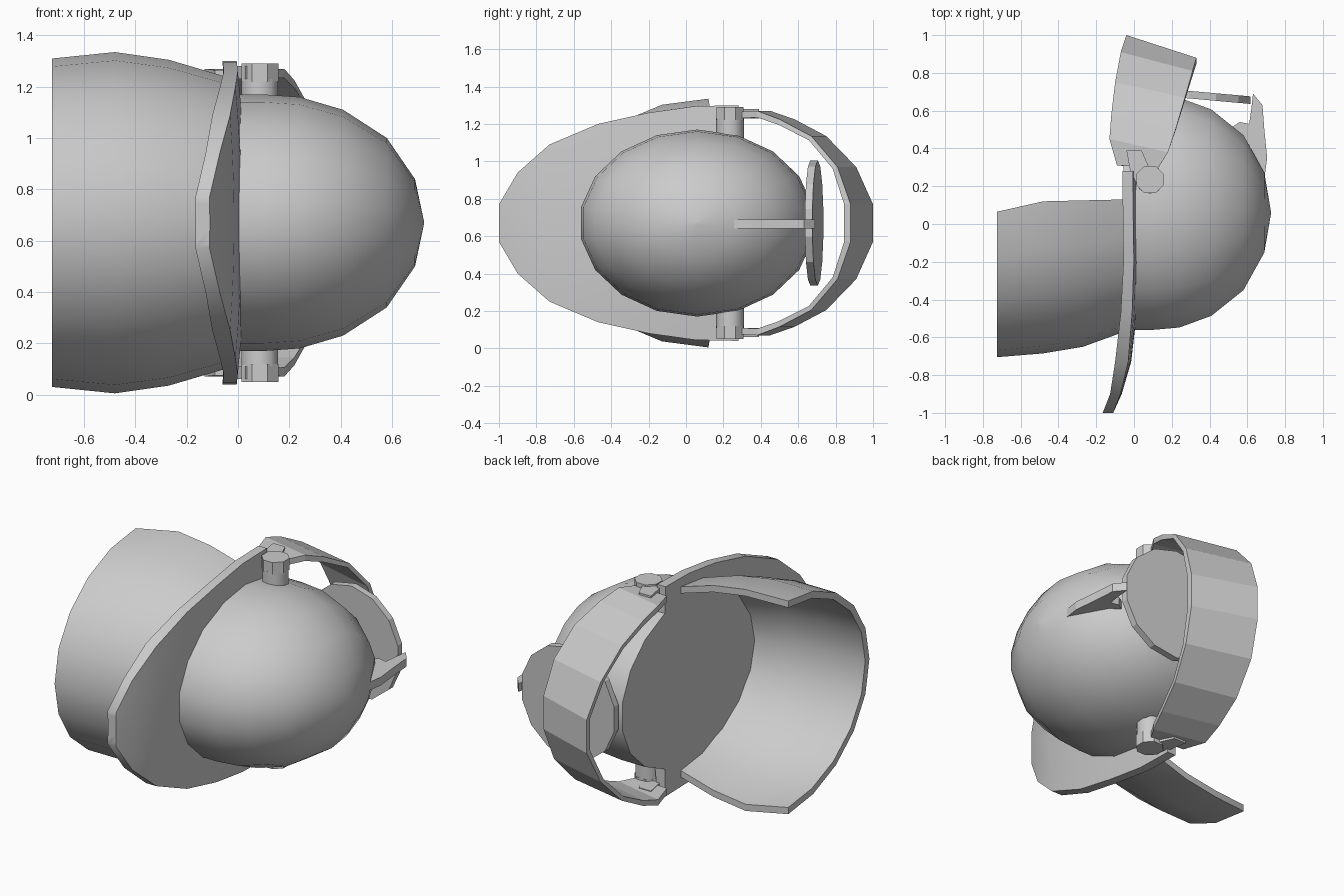
import bpy, bmesh, math
from mathutils import Vector

if "Cube" in bpy.data.objects:
    bpy.data.objects.remove(bpy.data.objects["Cube"])

MID = 0.67  # height of the symmetry plane

grey = bpy.data.materials.new("plain grey")
grey.use_nodes = True
grey.diffuse_color = (0.6, 0.6, 0.6, 1)
grey.node_tree.nodes["Principled BSDF"].inputs["Base Color"].default_value = (0.6, 0.6, 0.6, 1)


def make(name, verts, faces, smooth=False, thick=0, offset=-1):
    mesh = bpy.data.meshes.new(name)
    mesh.from_pydata(verts, [], faces)
    bm = bmesh.new()
    bm.from_mesh(mesh)
    bmesh.ops.recalc_face_normals(bm, faces=bm.faces)
    bm.to_mesh(mesh)
    bm.free()
    mesh.materials.append(grey)
    obj = bpy.data.objects.new(name, mesh)
    bpy.context.collection.objects.link(obj)
    bpy.ops.object.select_all(action='DESELECT')
    obj.select_set(True)
    bpy.context.view_layer.objects.active = obj
    if thick:
        mod = obj.modifiers.new("thickness", 'SOLIDIFY')
        mod.thickness, mod.offset = thick, offset
        mod.use_even_offset = True
        bpy.ops.object.modifier_apply(modifier=mod.name)
    if smooth:
        bpy.ops.object.shade_smooth_by_angle(angle=math.radians(40))
    return obj


def loft(name, rows, closed=False, caps=False, **kw):
    """Skin a list of equally long point rows."""
    n = len(rows[0])
    verts = [p for row in rows for p in row]
    faces = []
    for r in range(len(rows) - 1):
        for c in range(n if closed else n - 1):
            d = (c + 1) % n
            faces.append((r * n + c, r * n + d, r * n + n + d, r * n + n + c))
    if caps:
        faces += [tuple(range(n)), tuple(range(len(verts) - n, len(verts)))]
    return make(name, verts, faces, **kw)


def prism(name, outline, start, end, **kw):
    """Extrude an x-y outline in z."""
    return loft(name, [[(x, y, z) for x, y in outline] for z in (start, end)],
                closed=True, caps=True, **kw)


def ngon(cx, cy, r, n):
    return [(cx + r * math.cos(math.tau * (i + .5) / n),
             cy + r * math.sin(math.tau * (i + .5) / n)) for i in range(n)]


# Dome: half ellipsoid with its crown towards +x
profile = [(-0.055, 1), (0.1, 1), (0.24, 0.98), (0.41, 0.88), (0.58, 0.66), (0.69, 0.34), (0.725, 0.01)]
rings = [[(x, 0.06 + 0.63 * s * math.sin(math.tau * i / 18), MID + 0.5 * s * math.cos(math.tau * i / 18))
          for i in range(18)] for x, s in profile]
loft("dome", rings, closed=True, caps=True, smooth=True)

# Brim: bowed plate, rows of y, half width and crown x
brim_rows = [(-1, .1, -.11), (-.9, .27, -.065), (-.73, .42, -.015), (-.47, .53, .015),
             (-.2, .59, .03), (.05, .625, .03), (.28, .63, .03)]
top, under = [], []
for y, w, x in brim_rows:
    line = [(x - .035 * (w * k / 4 / .63) ** 2, y, MID + w * k / 4) for k in range(-4, 5)]
    top.append(line)
    under.append([(min(p[0] - .055, x - .085 + .03 * (y < -.8)), p[1], p[2]) for p in line])
loft("brim", [t + u[::-1] for t, u in zip(top, under)], closed=True, caps=True, smooth=True)

# Face shield: open half tube, rows of x, rear y, front y and half height
inset = 0.04
shield_rows = [(-.725, .065, -.705, .64), (-.48, .12, -.685, .665), (-.27, .125, -.65, .635), (-.05, .13, -.57, .57)]


def shield_line(x, rear, front, half, n=10):
    def arc(d):
        return [(x, rear - (rear - front - d) * math.sin(math.pi * i / n),
                 MID + (half - d) * math.cos(math.pi * i / n)) for i in range(n + 1)]
    return arc(0) + arc(inset)[::-1]


loft("face_shield", [shield_line(*r) for r in shield_rows], closed=True, caps=True, smooth=True)

# Neck band: flared strap, each station gives lower and upper edge (x, y) and half height
stations = [(-.09, .31, .13, .30, .595), (-.13, .45, .18, .38, .60), (-.12, .58, .22, .50, .555),
            (-.10, .75, .27, .67, .465), (-.07, .91, .31, .81, .30), (-.04, 1.0, .33, .88, .10)]
sections = []
for sign, order in ((1, stations), (-1, stations[::-1])):
    for xl, yl, xu, yu, h in order:
        k = (h / .6) ** 2
        dy, dz = .035 * (1 - k), .035 * k
        sections.append([(xl, yl, MID + sign * h), (xu, yu, MID + sign * h),
                         (xu, yu - dy, MID + sign * (h - dz)), (xl, yl - dy, MID + sign * (h - dz))])
loft("neck_band", sections, closed=True, caps=True)

# Side pivots: post, octagonal knob and tab on both sides
tab = [(-.04, .39), (.04, .39), (.08, .30), (.12, .24), (.03, .18), (-.02, .28)]
for side, s in (("upper", 1), ("lower", -1)):
    prism(side + "_post", ngon(.085, .235, .075, 10), MID + s * .4, MID + s * .56, smooth=True)
    prism(side + "_knob", ngon(.085, .235, .078, 8), MID + s * .55, MID + s * .62)
    prism(side + "_tab", tab, MID + s * .56, MID + s * .61)

# Rear disc: tilted round plate behind the dome
rows = []
for d in (-.02, .02):
    rows.append([(x, .685 - .09 * (x - .29) + d, z) for x, z in ngon(.29, MID, .335, 14)])
loft("rear_disc", rows, closed=True, caps=True)

# Arm joining the disc to the dome
arm = [(.63, .69), (.68, .63), (.69, .50), (.705, .35), (.69, .24), (.60, .30),
       (.50, .50), (.56, .54), (.61, .53), (.62, .60)]
prism("rear_arm", arm, MID - .03, MID + .02)
